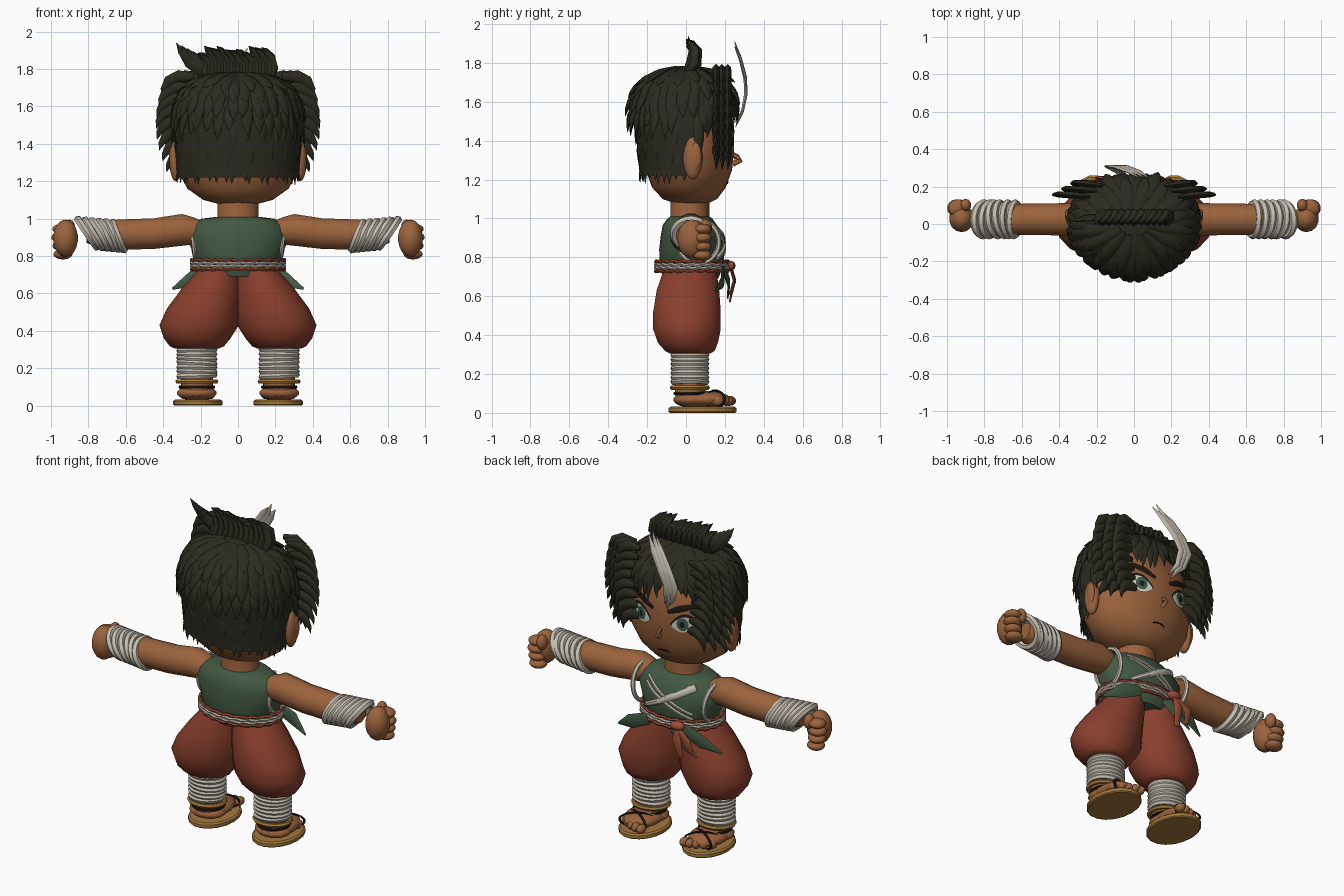
import bpy, bmesh, random
from math import sin, cos, pi, radians
from mathutils import Vector, Matrix
from mathutils.bvhtree import BVHTree

random.seed(4)
V = Vector
X, Y, Z = V((1, 0, 0)), V((0, 1, 0)), V((0, 0, 1))
if "Cube" in bpy.data.objects:
    bpy.data.objects.remove(bpy.data.objects["Cube"])


def material(name, *rgb):
    m = bpy.data.materials.new(name)
    m.use_nodes = True
    m.diffuse_color = (*rgb, 1)
    m.node_tree.nodes["Principled BSDF"].inputs["Base Color"].default_value = (*rgb, 1)
    return m


SKIN = material("skin brown", .33, .125, .046)
HAIR = material("hair black", .024, .024, .015)
GREEN = material("shirt green", .055, .1, .056)
RED = material("trouser red", .25, .05, .026)
SASH = material("sash red", .34, .075, .037)
CLOTH = material("wrap white", .56, .51, .43)
GOLD = material("sandal gold", .38, .19, .045)
DARK = material("dark line", .012, .01, .008)
IRIS = material("iris green", .05, .11, .075)
WHITE = material("eye white", .68, .65, .58)


def finish(bm, name, mat, angle=50, recalc=True):
    if recalc:
        bmesh.ops.recalc_face_normals(bm, faces=bm.faces)
    me = bpy.data.meshes.new(name)
    bm.to_mesh(me)
    bm.free()
    me.materials.append(mat)
    ob = bpy.data.objects.new(name, me)
    bpy.context.collection.objects.link(ob)
    bpy.ops.object.select_all(action='DESELECT')
    ob.select_set(True)
    bpy.context.view_layer.objects.active = ob
    bpy.ops.object.shade_smooth_by_angle(angle=radians(angle))


def skin_rings(bm, rings, closed=False):
    vs = [[bm.verts.new(p) for p in r] for r in rings]
    n = len(vs[0])
    for i in range(len(vs) - (not closed)):
        a, b = vs[i], vs[(i + 1) % len(vs)]
        for j in range(n):
            bm.faces.new((a[j], a[(j + 1) % n], b[(j + 1) % n], b[j]))
    return vs


def sweep(bm, pts, radii, n=8, up=Y, along=None):
    """Tube through pts; radii are (sideways, upward) pairs."""
    pts, rings = [V(p) for p in pts], []
    for i, p in enumerate(pts):
        t = along or (pts[min(i + 1, len(pts) - 1)] - pts[max(i - 1, 0)]).normalized()
        side = t.cross(up).normalized()
        nor = side.cross(t)
        a, b = radii[i]
        rings.append([p + side * a * cos(2 * pi * j / n) + nor * b * sin(2 * pi * j / n) for j in range(n)])
    vs = skin_rings(bm, rings)
    bm.faces.new(vs[0])
    bm.faces.new(vs[-1])


def loft(bm, secs, n):
    """Upright body from (z, cx, cy, rx, ry) sections."""
    sweep(bm, [(s[1], s[2], s[0]) for s in secs], [s[3:] for s in secs], n, Y, Z)


def ring(bm, c, u, v, r, n=28, wave=0, phase=0):
    c, u, v = V(c), V(u), V(v)
    axis = u.cross(v).normalized()
    rings = []
    for i in range(n):
        t = 2 * pi * i / n
        d = u * cos(t) + v * sin(t)
        o = c + d + axis * wave * sin(21 * t + phase)
        rings.append([o + d.normalized() * r * cos(k * pi / 3) + axis * r * sin(k * pi / 3) for k in range(6)])
    skin_rings(bm, rings, True)


def ball(bm, c, r, n=14):
    bmesh.ops.create_uvsphere(bm, u_segments=n, v_segments=n // 2 + 2, radius=1,
                              matrix=Matrix.Translation(c) @ Matrix.Diagonal((*r, 1)))


def lock(bm, a, b, c, w, up=Y, thick=.5):
    """Leaf-shaped lock of hair bending from a past b to the tip c."""
    a, b, c = V(a), V(b), V(c)
    pts = [a * (1 - t) ** 2 + b * 2 * t * (1 - t) + c * t * t for t in (0, .3, .6, .85, 1)]
    sweep(bm, pts, [(w * k, w * k * thick) for k in (.5, 1, .9, .45, .03)], 6, up)


def sample(secs, z):
    for a, b in zip(secs, secs[1:]):
        if z <= b[0]:
            t = max(0, (z - a[0]) / (b[0] - a[0]))
            return [p + (q - p) * t for p, q in zip(a, b)]
    return secs[-1]


def project(tree, x, z, off):
    p = tree.ray_cast(V((x, 2, z)), -Y)[0]
    return p + Y * off if p else V((x, .1, z))


def plate(name, tree, cx, cz, rx, rz, off, mat, pinch=0, tilt=0):
    """Thin painted shape laid over the face."""
    bm, n = bmesh.new(), 24
    rings = []
    for k in (.02, .35, .7, 1):
        row = []
        for j in range(n):
            t = -2 * pi * j / n
            px = cos(t) * rx * k
            pz = sin(t) * rz * k * (1 - pinch * cos(t) ** 2) + px * tilt
            row.append(project(tree, cx + px, cz + pz, off))
        rings.append(row)
    bm.faces.new(skin_rings(bm, rings)[0])
    bmesh.ops.recalc_face_normals(bm, faces=bm.faces)
    if sum((f.normal.y for f in bm.faces)) < 0:
        bmesh.ops.reverse_faces(bm, faces=bm.faces)
    finish(bm, name, mat, recalc=False)


def strip(name, tree, pts, widths, mat, off=.002, thick=.004):
    bm = bmesh.new()
    sweep(bm, [project(tree, x, z, off) for x, z in pts], [(w, thick) for w in widths], 6)
    finish(bm, name, mat)


# Head, ears, nose, neck
bm = bmesh.new()
loft(bm, [(1.075, 0, .03, .09, .08), (1.1, 0, .02, .185, .14), (1.16, 0, .015, .27, .19),
          (1.25, 0, .015, .32, .222), (1.36, 0, .015, .335, .233), (1.48, 0, .015, .335, .233),
          (1.6, 0, .01, .3, .21), (1.7, 0, 0, .2, .14)], 32)
face = BVHTree.FromBMesh(bm)
finish(bm, "head", SKIN, 60)
bm = bmesh.new()
for s in (-1, 1):
    ball(bm, (s * .333, .035, 1.31), (.035, .05, .11))
    ball(bm, (s * .355, .05, 1.32), (.015, .03, .07))
finish(bm, "ears", SKIN)
bm = bmesh.new()
sweep(bm, [(0, .23, 1.34), (0, .262, 1.315), (0, .282, 1.298), (0, .24, 1.282)],
      [(.008, .008), (.016, .01), (.012, .008), (.016, .008)], 6, X)
finish(bm, "nose", SKIN)
bm = bmesh.new()
loft(bm, [(.95, 0, .02, .125, .11), (1.01, 0, .02, .11, .1), (1.14, 0, .02, .108, .1)], 16)
finish(bm, "neck", SKIN)

# Face details
for s, side in ((1, "left"), (-1, "right")):
    plate(side + "_eye_outline", face, s * .145, 1.391, .08, .056, .002, DARK, .5, s * .2)
    plate(side + "_eye_white", face, s * .145, 1.383, .072, .047, .004, WHITE, .5, s * .2)
    plate(side + "_iris", face, s * .138, 1.385, .033, .039, .006, IRIS)
    plate(side + "_pupil", face, s * .138, 1.383, .014, .018, .008, DARK)
    strip(side + "_eyebrow", face, [(s * .05, 1.445), (s * .12, 1.475), (s * .18, 1.495), (s * .25, 1.485)],
          (.012, .02, .017, .003), DARK)
strip("mouth", face, [(-.04, 1.178), (-.02, 1.187), (.02, 1.187), (.04, 1.178)], (.002, .005, .005, .002), DARK)

# Hair cap with a hairline that rises over the forehead
CAP = [(1.22, .325, .238), (1.4, .34, .255), (1.55, .342, .262), (1.68, .31, .24),
       (1.74, .24, .18), (1.77, .14, .11), (1.785, .01, .01)]
LINE = [(0, 1.22), (92, 1.22), (100, 1.42), (112, 1.53), (140, 1.64), (180, 1.66)]


def cap(deg, z, out=0):
    _, rx, ry = sample(CAP, z)
    d = V((sin(radians(deg)), -cos(radians(deg)), 0))
    return V((d.x * (rx + out), d.y * (ry + out), z))


def hairline(deg):
    return sample(LINE, abs((deg + 180) % 360 - 180))[1]


bm = bmesh.new()
rows = []
for k in range(15):
    t = 1 - (1 - k / 14) ** 1.5
    rows.append([cap(d, hairline(d) + (1.785 - hairline(d)) * t) for d in range(0, 360, 6)])
skin_rings(bm, rows)
finish(bm, "hair_cap", HAIR, 60)

# Layered locks: (start height, count, arc half-width, length, lift, width)
bm = bmesh.new()
for z, n, arc, drop, lift, w in ((1.775, 16, 180, .09, .04, .038), (1.75, 24, 165, .15, .05, .036),
                                 (1.69, 20, 100, .18, .055, .036), (1.61, 16, 80, .17, .05, .033),
                                 (1.52, 12, 84, .13, .006, .02), (1.42, 8, 80, .13, .003, .017),
                                 (1.27, 22, 92, .085, .002, .014)):
    for i in range(n):
        d = -arc + 2 * arc * (i + .5) / n + random.uniform(-3, 3)
        end = z - drop * random.uniform(.8, 1.15)
        out = cap(d, z, 1) - cap(d, z)
        rise = lift * (1 - .6 * abs(sin(radians(d))))
        lock(bm, cap(d, z, -.015), cap(d, z - drop * .4, rise * .9), cap(d, end, rise), w, out, .45)
finish(bm, "hair_layers", HAIR)

# Fringe over the forehead
bm = bmesh.new()
for d in range(104, 258, 6):
    z = hairline(d)
    lock(bm, cap(d, z + .08, -.01), cap(d, z, .035), cap(d + random.uniform(-5, 5), z - random.uniform(.07, .18), .01),
         .03, cap(d, z, 1) - cap(d, z), .4)
finish(bm, "fringe", HAIR)

# Stacked side locks framing the face, drooping outward to fine tips
bm = bmesh.new()
for s in (-1, 1):
    for i in range(8):
        z = 1.74 - i * .058
        x = .315 + .04 * sin(pi * i / 7) - .004 * i
        for k, y in enumerate((.165, .195, .225)):
            x2 = x - k * .035
            lock(bm, (s * (x2 - .08), y - .02, z + .02), (s * (x2 + .07), y, z + .045),
                 (s * (x2 + .095 - .02 * k), y - .01, z - .085), .034, Y, .6)
finish(bm, "side_locks", HAIR)

# Swept crest on top of the head
bm = bmesh.new()
for i in range(11):
    x = .17 - i * .034
    lock(bm, (x, .0, 1.74), (x + .03, .1, 1.86), (x - .045, .0, 1.9 + random.uniform(-.02, .025)), .04, X, 1)
for k in range(4):
    lock(bm, (-.1 - .02 * k, .03, 1.77), (-.25, .05, 1.79 + .02 * k), (-.33 + .03 * k, .01, 1.94 - .015 * k), .042)
finish(bm, "crest", HAIR)

# Pale forelock curling up and falling over the brow
bm = bmesh.new()
for k in (-1, 0, 1):
    o = k * .026
    sweep(bm, [(.05 + o, .25, 1.91 - abs(o)), (0 + o, .28, 1.82), (-.07 + o, .305, 1.72), (-.11 + o, .308, 1.64),
               (-.09 + o * .8, .29, 1.55), (-.05 + o * .5, .255, 1.47 + abs(o))],
          [(.003, .002), (.022, .008), (.026, .01), (.025, .01), (.017, .008), (.002, .002)], 6)
finish(bm, "pale_forelock", CLOTH)

# Torso
bm = bmesh.new()
loft(bm, [(.69, 0, .025, .17, .14), (.76, 0, .03, .235, .165), (.84, 0, .03, .25, .168), (.91, 0, .03, .277, .16),
          (.965, 0, .02, .25, .14), (1, 0, .02, .195, .115), (1.01, 0, .02, .11, .1)], 24)
chest = BVHTree.FromBMesh(bm)
finish(bm, "shirt", GREEN)
strip("wide_chest_strap", chest, [(-.16 + .045 * i, .965 - .024 * i) for i in range(8)],
      [.024 - .0015 * i for i in range(8)], CLOTH, thick=.012)
for name, drop in (("upper_chest_rope", 0), ("lower_chest_rope", .03)):
    strip(name, chest, [(.16 - .045 * i, .965 - drop - .022 * i) for i in range(8)], [.008] * 8, CLOTH, thick=.01)

# Rope belt, knot and hanging cloth
for i, (name, mat) in enumerate((("belt_edge", SASH), ("upper_belt_rope", CLOTH),
                                 ("middle_belt_rope", CLOTH), ("lower_belt_rope", SASH))):
    bm = bmesh.new()
    ring(bm, (0, .03, .778 - i * .016), X * .248, Y * .185, .0095, 126, .003, i * 2)
    finish(bm, name, mat)
bm = bmesh.new()
ball(bm, (-.1, .225, .757), (.045, .03, .026))
for x, z in ((-.12, .57), (-.19, .61)):
    sweep(bm, [(-.1, .23, .75), (x + .01, .25, .68), (x, .225, z)], [(.014, .008), (.03, .008), (.018, .005)], 6)
finish(bm, "sash_knot", SASH)
bm = bmesh.new()
for a, b, c in (((.12, .19, .73), (.24, .19, .68), (.35, .15, .625)), ((-.12, .19, .73), (-.24, .19, .68), (-.35, .15, .625)),
                ((-.06, .2, .73), (-.12, .22, .67), (-.22, .215, .59))):
    sweep(bm, [a, b, c], [(.035, .012), (.042, .008), (.006, .004)], 6)
finish(bm, "shirt_tails", GREEN)

# Limbs, one pass for each side
for s, side in ((1, "left_"), (-1, "right_")):
    bm = bmesh.new()
    loft(bm, [(.305, s * .22, .02, .115, .105), (.318, s * .22, .02, .145, .13), (.36, s * .218, .01, .178, .158),
              (.43, s * .208, .005, .212, .178), (.52, s * .185, .005, .195, .178), (.63, s * .14, .01, .158, .165),
              (.73, s * .1, .02, .11, .14)], 14)
    finish(bm, side + "trouser_leg", RED, 40)

    bm = bmesh.new()
    sweep(bm, [(s * x, .025, z) for x, z in ((.17, .93), (.24, .935), (.3, .94), (.45, .92), (.62, .915), (.74, .915), (.81, .92))],
          [(.06, .05), (.08, .075), (.088, .087), (.085, .084), (.083, .083), (.08, .075), (.05, .05)], 14, Z, X * s)
    finish(bm, side + "arm", SKIN)
    bm = bmesh.new()
    ring(bm, (s * .238, .065, .88), Y * .105, V((s * .012, 0, .11)), .013)
    finish(bm, side + "armhole_trim", CLOTH)
    bm = bmesh.new()
    for i in range(6):
        ring(bm, (s * (.64 + .033 * i), .025, .907 + .003 * i), V((s * random.uniform(-.012, .012), .086, 0)),
             V((s * (.03 + .004 * i), 0, .073)), .021)
    finish(bm, side + "forearm_wraps", CLOTH)

    # Fist with stacked fingers
    bm = bmesh.new()
    ball(bm, (s * .922, .03, .895), (.068, .075, .1))
    for i in range(4):
        ball(bm, (s * (.948 - .006 * abs(i - 2)), .085, .81 + .045 * i), (.052, .048, .028))
    ball(bm, (s * .9, .1, .95), (.03, .035, .045))
    finish(bm, side + "fist", SKIN)

    # Lower leg, foot and sandal
    bm = bmesh.new()
    loft(bm, [(.05, s * .22, .02, .085, .075), (.14, s * .22, .02, .085, .08), (.33, s * .22, .02, .095, .09)], 14)
    ball(bm, (s * .22, .085, .07), (.105, .145, .045))
    ball(bm, (s * .22, .025, .068), (.11, .09, .04))
    for i in range(5):
        ball(bm, (s * (.145 + .037 * i), .222 - .008 * i * i / 2, .062), (.025 - .001 * i, .036, .026), 10)
    finish(bm, side + "foot", SKIN)
    bm = bmesh.new()
    for i in range(7):
        ring(bm, (s * .22, .02, .16 + .023 * i), V((.094, 0, random.uniform(-.006, .006))), Y * .084, .0165, 24)
    finish(bm, side + "shin_wraps", CLOTH)
    bm = bmesh.new()
    ring(bm, (s * .22, .02, .13), X * .102, Y * .09, .013)
    finish(bm, side + "anklet", GOLD)
    bm = bmesh.new()
    loft(bm, [(0, s * .215, .085, .125, .17), (.006, s * .215, .085, .132, .177), (.024, s * .215, .085, .132, .177),
              (.032, s * .215, .085, .122, .167)], 18)
    finish(bm, side + "sandal_sole", GOLD, 35)
    bm = bmesh.new()
    for k in (-.05, .05):
        ring(bm, (s * .22, .15, .07), V((.088, k, 0)), Z * .044, .007)
    ring(bm, (s * .22, .03, .1), X * .09, V((0, .088, 0)), .008)
    finish(bm, side + "sandal_straps", DARK)
